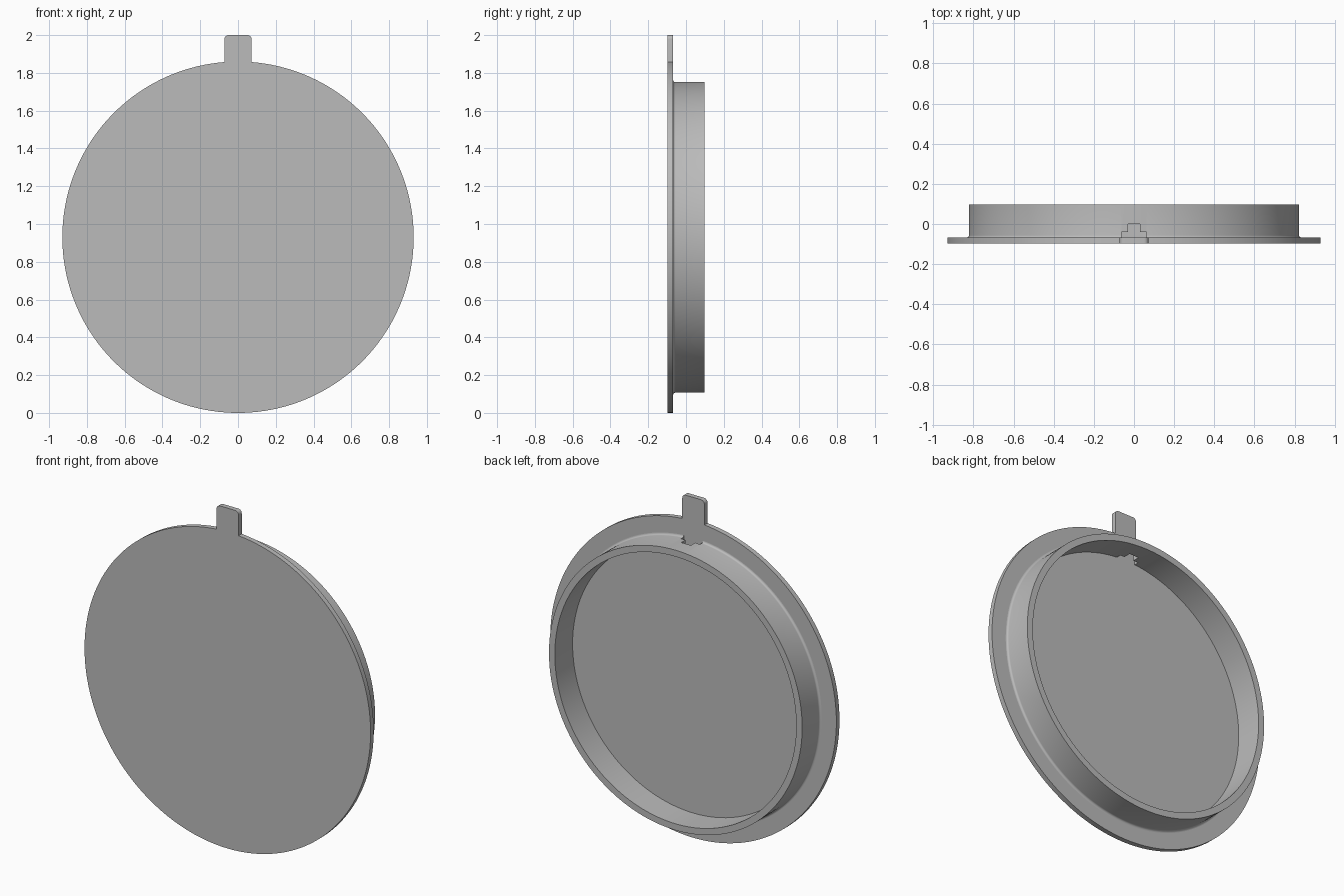
import bpy, bmesh
from math import sin, cos, pi, asin, sqrt
from mathutils import Vector, Matrix

if "Cube" in bpy.data.objects:
    bpy.data.objects.remove(bpy.data.objects["Cube"])

R = 0.93                 # disc radius, also the height of its centre
FRONT, FLOOR, RIM = -0.097, -0.068, 0.097
TAB = 0.072              # tab half width

grey = bpy.data.materials.new("plain grey")
grey.use_nodes = True
colour = (0.5, 0.5, 0.5, 1)
grey.diffuse_color = colour
grey.node_tree.nodes["Principled BSDF"].inputs["Base Color"].default_value = colour


def make(name, bm):
    bmesh.ops.recalc_face_normals(bm, faces=bm.faces)
    mesh = bpy.data.meshes.new(name)
    bm.to_mesh(mesh)
    bm.free()
    mesh.materials.append(grey)
    ob = bpy.data.objects.new(name, mesh)
    bpy.context.collection.objects.link(ob)
    return ob


def activate(ob):
    bpy.ops.object.select_all(action='DESELECT')
    ob.select_set(True)
    bpy.context.view_layer.objects.active = ob


def prism(name, outline, start, offset):
    """Extrude a flat outline; start places each 2D point in space."""
    bm = bmesh.new()
    face = bm.faces.new([bm.verts.new(start(a, b)) for a, b in outline])
    new = bmesh.ops.extrude_face_region(bm, geom=[face])["geom"]
    bmesh.ops.translate(bm, vec=offset, verts=[g for g in new if isinstance(g, bmesh.types.BMVert)])
    return make(name, bm)


def arc(cx, cz, r, a0, a1, n):
    angles = [a0 + (a1 - a0) * i / n for i in range(n + 1)]
    return [(cx + r * cos(a), cz + r * sin(a)) for a in angles]


# Cover plate: one outline of disc and round-cornered tab
gap = asin(TAB / R)
c = 0.022
outline = arc(0, R, R, pi / 2 + gap, 5 * pi / 2 - gap, 160)
outline += arc(TAB - c, 2 - c, c, 0, pi / 2, 6)
outline += arc(c - TAB, 2 - c, c, pi / 2, pi, 6)
plate = prism("cover_plate", outline, lambda x, z: (x, FRONT, z), (0, FLOOR - FRONT, 0))

# Rim wall: lathed section with a small fillet where it meets the plate
f, outer, inner = 0.012, 0.823, 0.785
section = [(inner, FLOOR - 0.005), (inner, RIM), (outer, RIM)]
section += arc(outer + f, FLOOR + f, f, pi, 3 * pi / 2, 5)
section += [(outer + f, FLOOR - 0.005)]
bm = bmesh.new()
verts = [bm.verts.new((r, y, R)) for r, y in section]
edges = [bm.edges.new((v, verts[(i + 1) % len(verts)])) for i, v in enumerate(verts)]
bmesh.ops.spin(bm, geom=verts + edges, cent=(0, 0, R), axis=(0, 1, 0),
               angle=2 * pi, steps=160, use_merge=True)
bmesh.ops.remove_doubles(bm, verts=bm.verts, dist=1e-5)
wall = make("rim_wall", bm)

# Stepped slot through the wall under the tab
half = [(0.062, FLOOR - 0.02), (0.062, -0.041), (0.031, -0.041), (0.031, 0)]
slot = half + [(-x, y) for x, y in reversed(half)]
cutter = prism("slot_cutter", slot, lambda x, y: (x, y, R + 0.7), (0, 0, 0.2))
cutter.hide_render = True
activate(wall)
cut = wall.modifiers.new("slot", 'BOOLEAN')
cut.operation = 'DIFFERENCE'
cut.solver = 'EXACT'
cut.object = cutter
bpy.ops.object.modifier_apply(modifier=cut.name)
bpy.data.objects.remove(cutter)

for ob in (plate, wall):
    activate(ob)
    bpy.ops.object.shade_smooth_by_angle(angle=pi / 6)
